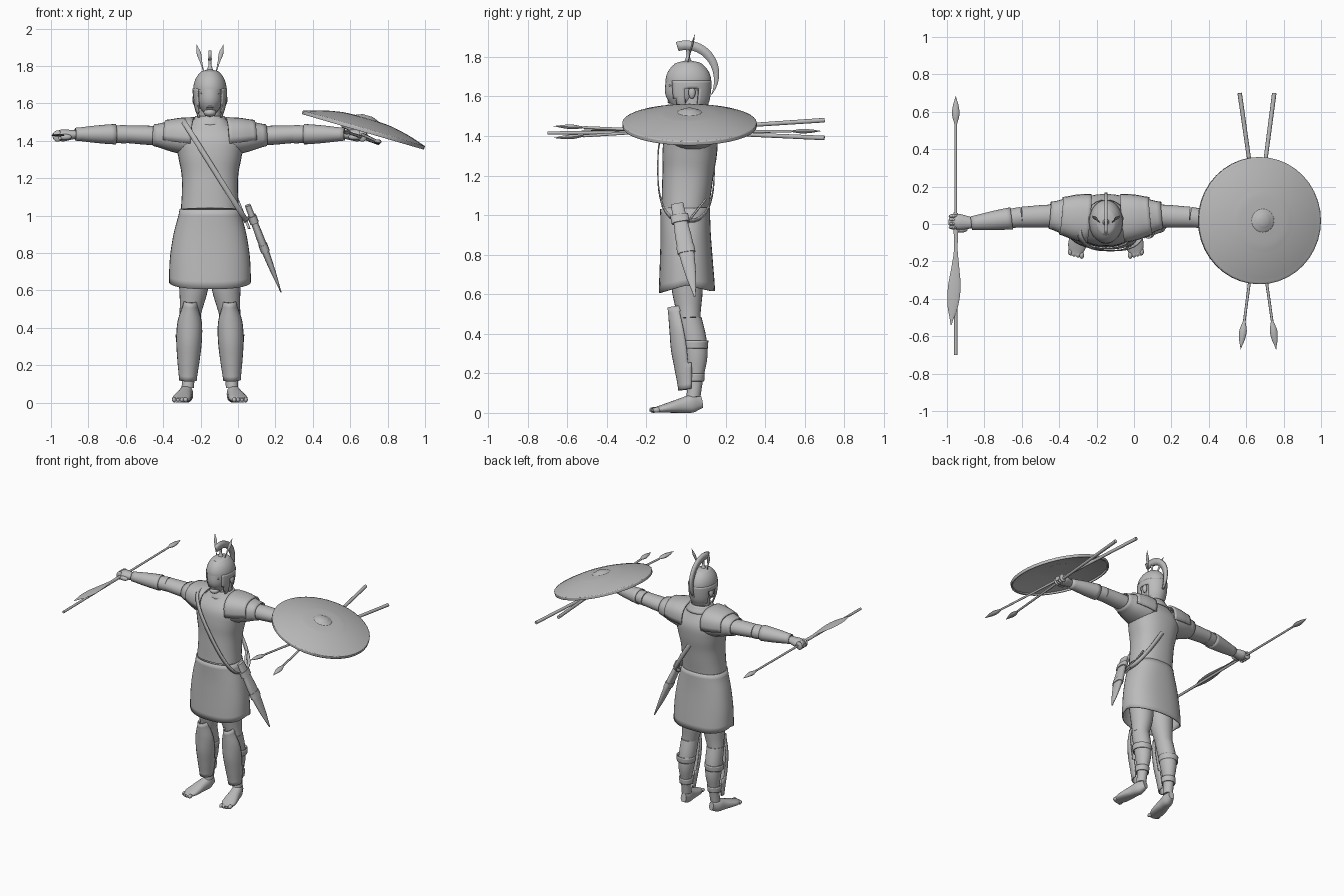
import bpy, bmesh
from math import sin, cos, pi, radians, sqrt
from mathutils import Vector

if "Cube" in bpy.data.objects:
    bpy.data.objects.remove(bpy.data.objects["Cube"])

CX = -.15  # body centre line
grey = bpy.data.materials.new("plain grey")
grey.use_nodes = True
grey.diffuse_color = (.5, .5, .5, 1)
grey.node_tree.nodes["Principled BSDF"].inputs["Base Color"].default_value = grey.diffuse_color


def finish(name, bm, thick=0):
    bmesh.ops.recalc_face_normals(bm, faces=bm.faces[:])
    mesh = bpy.data.meshes.new(name)
    bm.to_mesh(mesh)
    bm.free()
    mesh.materials.append(grey)
    ob = bpy.data.objects.new(name, mesh)
    bpy.context.collection.objects.link(ob)
    if thick:
        mod = ob.modifiers.new("thickness", 'SOLIDIFY')
        mod.thickness = thick
        mod.offset = 0
    bpy.ops.object.select_all(action='DESELECT')
    ob.select_set(True)
    bpy.context.view_layer.objects.active = ob
    bpy.ops.object.shade_smooth_by_angle(angle=radians(40))
    return ob


def smooth(values, t):
    """Read a smooth curve through evenly spaced values."""
    last = len(values) - 1
    i = min(int(t * last), last - 1)
    f = t * last - i
    a, b, c, d = (values[max(0, min(last, k))] for k in range(i - 1, i + 3))
    return b + f * (c - a + f * (2 * a - 5 * b + 4 * c - d + f * (3 * (b - c) + d - a))) / 2


def power(v, p):
    return abs(v) ** p * (1 if v >= 0 else -1)


def tube(name, start, end, widths, depths=None, flat=1, bend=(0, 0, 0), square=1.0,
         sides=24, open_ends=False, keep=None, thick=0):
    """Oval tube from start to end, its half widths evenly spaced along the way."""
    start, end, bend = Vector(start), Vector(end), Vector(bend)
    axis = (end - start).normalized()
    up = Vector((0, 1, 0)) if abs(axis.z) > .8 else Vector((0, 0, 1))
    across = up.cross(axis).normalized()
    up = axis.cross(across)
    depths = depths or [w * flat for w in widths]
    bm = bmesh.new()
    rings, middles = [], []
    steps = 4 * (len(widths) - 1)
    for k in range(steps + 1):
        t = k / steps
        mid = start.lerp(end, t) + bend * sin(pi * t)
        w, d = smooth(widths, t), smooth(depths, t)
        angles = [2 * pi * i / sides for i in range(sides)]
        rings.append([bm.verts.new(mid + across * w * power(cos(a), square) + up * d * power(sin(a), square))
                      for a in angles])
        middles.append(mid)
    for r, s, mid in zip(rings, rings[1:], middles):
        for i in range(sides):
            quad = (r[i - 1], r[i], s[i], s[i - 1])
            centre = sum((v.co for v in quad), Vector()) / 4
            if keep is None or keep(centre, mid):
                bm.faces.new(quad)
    if not open_ends:
        bm.faces.new(rings[0])
        bm.faces.new(rings[-1])
    bmesh.ops.delete(bm, geom=[v for v in bm.verts if not v.link_faces], context='VERTS')
    return finish(name, bm, thick)


def ball(name, centre, size):
    bm = bmesh.new()
    bmesh.ops.create_uvsphere(bm, u_segments=16, v_segments=10, radius=1)
    bmesh.ops.scale(bm, vec=size, verts=bm.verts)
    bmesh.ops.translate(bm, vec=centre, verts=bm.verts)
    finish(name, bm)


def strip(name, edge_a, edge_b, thick):
    """Ribbon of faces between two edges."""
    bm = bmesh.new()
    a, b = ([bm.verts.new(co) for co in edge] for edge in (edge_a, edge_b))
    for i in range(len(a) - 1):
        bm.faces.new((a[i], a[i + 1], b[i + 1], b[i]))
    bmesh.ops.remove_doubles(bm, verts=bm.verts, dist=.0005)
    finish(name, bm, thick)


# Torso, neck and skirt
tube("torso", (CX, -.005, 1.03), (CX, .035, 1.51), [.155, .15, .152, .17, .18, .09],
     [.12, .125, .13, .138, .13, .075], square=.85, sides=32)
tube("neck", (CX, .045, 1.44), (CX, .03, 1.63), [.075, .06, .06])
tube("collar", (CX, .035, 1.48), (CX, .035, 1.53), [.1, .073], flat=.9, open_ends=True, thick=.012)
skirt = tube("skirt", (CX, -.005, 1.035), (CX, .005, .645), [.158, .19, .21, .215],
             [.122, .123, .13, .138], square=.85, sides=40, open_ends=True, thick=.008)
for v in skirt.data.vertices:  # hem hangs lower at front and back
    v.co.z -= .035 * max(0, (1 - v.co.z) / .36) ** 3 * min(1, abs(v.co.y) / .13)

for s, side in ((-1, "right"), (1, "left")):
    def at(out, y, z):
        return Vector((CX + s * out, y, z))

    # Arm, armour sleeve, shoulder flap and bracer
    shoulder, elbow, wrist = at(.13, .05, 1.42), at(.45, .037, 1.435), at(.72, .004, 1.435)
    tube(side + "_upper_arm", shoulder, elbow, [.08, .062, .06, .055], flat=.85)
    tube(side + "_forearm", elbow, wrist, [.055, .048, .038, .026], flat=.9)
    tube(side + "_sleeve", at(.1, .03, 1.42), at(.3, .047, 1.43), [.12, .1, .068], flat=.8,
         square=.85, open_ends=True, thick=.008)
    tube(side + "_shoulder_flap", at(.09, .03, 1.42), at(.24, .044, 1.43), [.125, .115, .095], flat=.8,
         square=.8, open_ends=True, keep=lambda c, m: c.z > m.z - .02, thick=.012)
    tube(side + "_bracer", elbow.lerp(wrist, .2), wrist, [.056, .047, .034], flat=.92, open_ends=True, thick=.006)

    # Closed hand
    tube(side + "_palm", at(.7, .005, 1.435), at(.84, .014, 1.425), [.026, .036, .042, .02], flat=.75)
    for i in range(4):
        ball(f"{side}_finger_{i + 1}", at(.815, .02 * i - .018, 1.425), (.026, .011, .03))
    ball(side + "_thumb", at(.775, -.03, 1.42), (.036, .016, .016))

    # Leg and foot
    knee, ankle = at(.105, .015, .48), at(.118, .037, .08)
    tube(side + "_thigh", at(.09, 0, .74), knee, [.085, .077, .058], bend=(-s * .01, 0, 0))
    tube(side + "_shin", knee, ankle, [.058, .058, .052, .036, .033], flat=1.1, bend=(0, .025, 0))
    tube(side + "_foot", at(.115, .08, .055), at(.165, -.17, .012), [.02, .036, .04, .047, .048, .03],
         [.03, .045, .038, .029, .02, .012], square=.85)
    for i in range(4):
        ball(f"{side}_toe_{i + 1}", at(.13 + .02 * i, .006 * i - .166, .015), (.013, .02, .014))

    # Greave covering the shin, with calf straps
    tube(side + "_greave", at(.105, -.04, .54), at(.118, .015, .12), [.03, .06, .064, .055, .043],
         [.05, .065, .075, .065, .05], bend=(0, .015, 0), open_ends=True,
         keep=lambda c, m: c.y < m.y + .01, thick=.009)
    for part, z, r in (("upper", .345, .064), ("lower", .18, .046)):
        tube(f"{side}_{part}_strap", at(.116, .045, z + .02), at(.116, .045, z - .02), [r, r - .003],
             open_ends=True, thick=.008)

    # Ear, eye, brow and helmet feather
    ball(side + "_ear", at(.08, .03, 1.62), (.014, .018, .032))
    ball(side + "_eye", at(.027, -.072, 1.64), (.014, .01, .008))
    ball(side + "_brow", at(.028, -.078, 1.655), (.024, .012, .008))
    tube(side + "_feather", at(.035, .01, 1.775), at(.072, .045, 1.915), [.003, .006, .012, .001], flat=.5, sides=10)

# Head and face
tube("head", (CX, -.04, 1.535), (CX, .01, 1.75), [.025, .06, .07, .07, .045], [.035, .078, .092, .092, .07])
tube("nose", (CX, -.072, 1.655), (CX, -.093, 1.6), [.007, .012, .016, .01], sides=12)
ball("upper_lip", (CX, -.086, 1.582), (.022, .009, .005))
ball("lower_lip", (CX, -.085, 1.572), (.018, .009, .005))
ball("beard", (CX, -.062, 1.55), (.034, .034, .022))


# Helmet: dome, and a guard cut free around face and ears
def is_guard(c, m):
    face = c.y < -.03 and abs(c.x - CX) < .062
    ear = 0 < c.y < .06 and c.z < 1.645
    return not face and not ear


dome = [sqrt(1 - (i / 8) ** 2) + .01 for i in range(9)]
tube("helmet_dome", (CX, .012, 1.675), (CX, .012, 1.785), [.088 * r for r in dome], flat=1.3, sides=40)
tube("helmet_guard", (CX, .012, 1.525), (CX, .012, 1.68), [.064, .08, .087, .089], flat=1.28,
     sides=40, open_ends=True, keep=is_guard, thick=.007)

# Arched crest tapering down the back, and its holder
sweep = [i / 20 for i in range(21)]


def crest_edge(inset):
    for t in sweep:
        a = radians(108 - 150 * t)
        r = .168 - inset * (1 - t ** 3)
        yield CX, r * cos(a), 1.715 + r * sin(a)


strip("crest", crest_edge(0), crest_edge(.048), .018)
tube("crest_holder", (CX, .01, 1.77), (CX, .01, 1.84), [.02, .008, .01], sides=12)


# Baldric looped from the right shoulder to the left hip
def baldric_edge(shift):
    middle = Vector((-.125, 0, 1.24)) + Vector((.85, 0, .53)) * shift
    for t in sweep + [1 + t for t in sweep[1:]]:
        a = pi * t
        yield middle + Vector((.17, 0, -.27)) * power(cos(a), .8) + Vector((0, .143, 0)) * power(sin(a), .7)


strip("baldric", baldric_edge(-.014), baldric_edge(.014), .006)

# Scabbard on the left hip
mouth, tip = Vector((.052, -.045, 1.055)), Vector((.23, .045, .59))
tube("scabbard", mouth, tip, [.016, .018, .021, .018, .012, .003], flat=2, square=.8)
for part, t in (("upper", .12), ("lower", .45)):
    tube(f"scabbard_{part}_band", mouth.lerp(tip, t), mouth.lerp(tip, t + .08), [.024, .024], flat=1.9, square=.8)
tube("scabbard_strap", (.06, -.02, .93), (0, .1, 1.08), [.008, .008], flat=.5, sides=8)

# Spear and two javelins with leaf heads
for name, tail, head, r in (("spear", (-.953, -.7, 1.415), (-.953, .685, 1.425), .009),
                            ("first_javelin", (.565, .7, 1.48), (.76, -.67, 1.39), .012),
                            ("second_javelin", (.75, .7, 1.39), (.57, -.67, 1.45), .012)):
    neck = Vector(tail).lerp(Vector(head), .89)
    tube(name + "_shaft", tail, neck, [r, .007], sides=10)
    tube(name + "_head", neck, head, [.007, .02, .015, .001], flat=.6, sides=10)

# Curved sword in the right hand
tube("curved_sword", (-.953, .06, 1.43), (-.978, -.54, 1.43), [.013, .012, .01, .022, .034, .028, .003],
     flat=.2, bend=(.01, 0, 0), sides=12)

# Round domed shield, hollow underneath, with rim and boss
centre = Vector((.672, .018, 1.462))
normal = Vector((.28, 0, .96))
bowl = [.335 * sqrt(1 - i / 8) + .001 for i in range(9)]
tube("shield", centre, centre + normal * .06, bowl, sides=40, open_ends=True, thick=.01)
tube("shield_rim", centre - normal * .015, centre + normal * .005, [.335, .335], sides=40, open_ends=True, thick=.01)
tube("shield_boss", centre + normal * .05, centre + normal * .076, [.068, .06, .03], sides=24)
